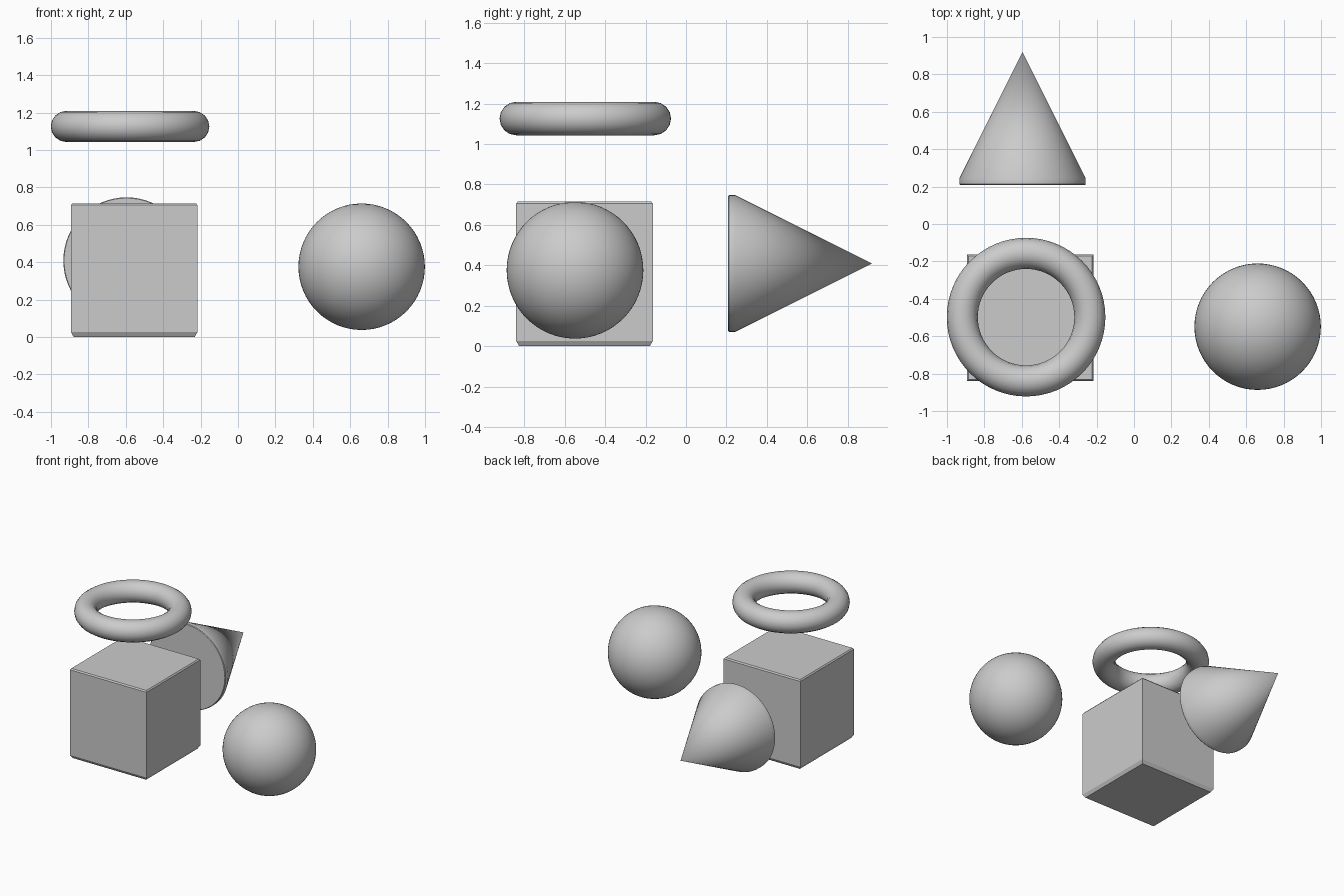
import bpy
import bmesh
import math
from mathutils import Matrix

default_cube = bpy.data.objects.get("Cube")
if default_cube:
    bpy.data.objects.remove(default_cube, do_unlink=True)

GREY = (0.6, 0.6, 0.6, 1.0)
grey = bpy.data.materials.new("plain_grey")
grey.use_nodes = True
grey.diffuse_color = GREY
grey.node_tree.nodes["Principled BSDF"].inputs["Base Color"].default_value = GREY


def finish(obj, name, angle=None):
    """Name the part, colour it and smooth its shallow edges."""
    obj.name = name
    obj.data.name = name
    obj.data.materials.clear()
    obj.data.materials.append(grey)
    if angle:
        bpy.ops.object.select_all(action='DESELECT')
        obj.select_set(True)
        bpy.context.view_layer.objects.active = obj
        bpy.ops.object.shade_smooth_by_angle(angle=math.radians(angle))


def loft(name, rings, matrix, sides, turn=0.0, angle=None):
    """Solid of regular rings given as (radius, height); radius 0 is a tip."""
    bm = bmesh.new()
    loops = []
    for radius, height in rings:
        count = sides if radius else 1
        steps = [turn + math.tau * i / sides for i in range(count)]
        loops.append([bm.verts.new((radius * math.cos(a), radius * math.sin(a), height))
                      for a in steps])
    for low, high in zip(loops, loops[1:]):
        for i in range(sides):
            j = (i + 1) % sides
            if len(high) == 1:
                bm.faces.new((low[i], low[j], high[0]))
            else:
                bm.faces.new((low[i], low[j], high[j], high[i]))
    for cap in (loops[0][::-1], loops[-1]):
        if len(cap) > 2:
            bm.faces.new(cap)
    bm.transform(matrix)
    bmesh.ops.recalc_face_normals(bm, faces=bm.faces)
    mesh = bpy.data.meshes.new(name)
    bm.to_mesh(mesh)
    bm.free()
    obj = bpy.data.objects.new(name, mesh)
    bpy.context.collection.objects.link(obj)
    finish(obj, name, angle)


# Block with chamfered bottom and top rims
half = 0.338
corner = math.sqrt(2)
block_rings = [((half - 0.015) * corner, 0), (half * corner, 0.026),
               (half * corner, 0.705), ((half - 0.008) * corner, 0.715)]
loft("block", block_rings, Matrix.Translation((-0.555, -0.502, 0)), 4, math.pi / 4)

# Cone pointing backwards, with a short straight rim at its base
cone_place = Matrix.Translation((-0.596, 0.208, 0.409)) @ Matrix.Rotation(-math.pi / 2, 4, 'X')
loft("cone", [(0.334, 0), (0.338, 0.005), (0.338, 0.036), (0, 0.712)], cone_place, 64, angle=35)

# Ball
bpy.ops.mesh.primitive_uv_sphere_add(segments=64, ring_count=32, radius=0.338,
                                     location=(0.661, -0.549, 0.376))
finish(bpy.context.object, "ball", 60)

# Ring floating above the block
bpy.ops.mesh.primitive_torus_add(major_segments=64, minor_segments=16, major_radius=0.341,
                                 minor_radius=0.083, location=(-0.577, -0.498, 1.126))
finish(bpy.context.object, "ring", 60)
